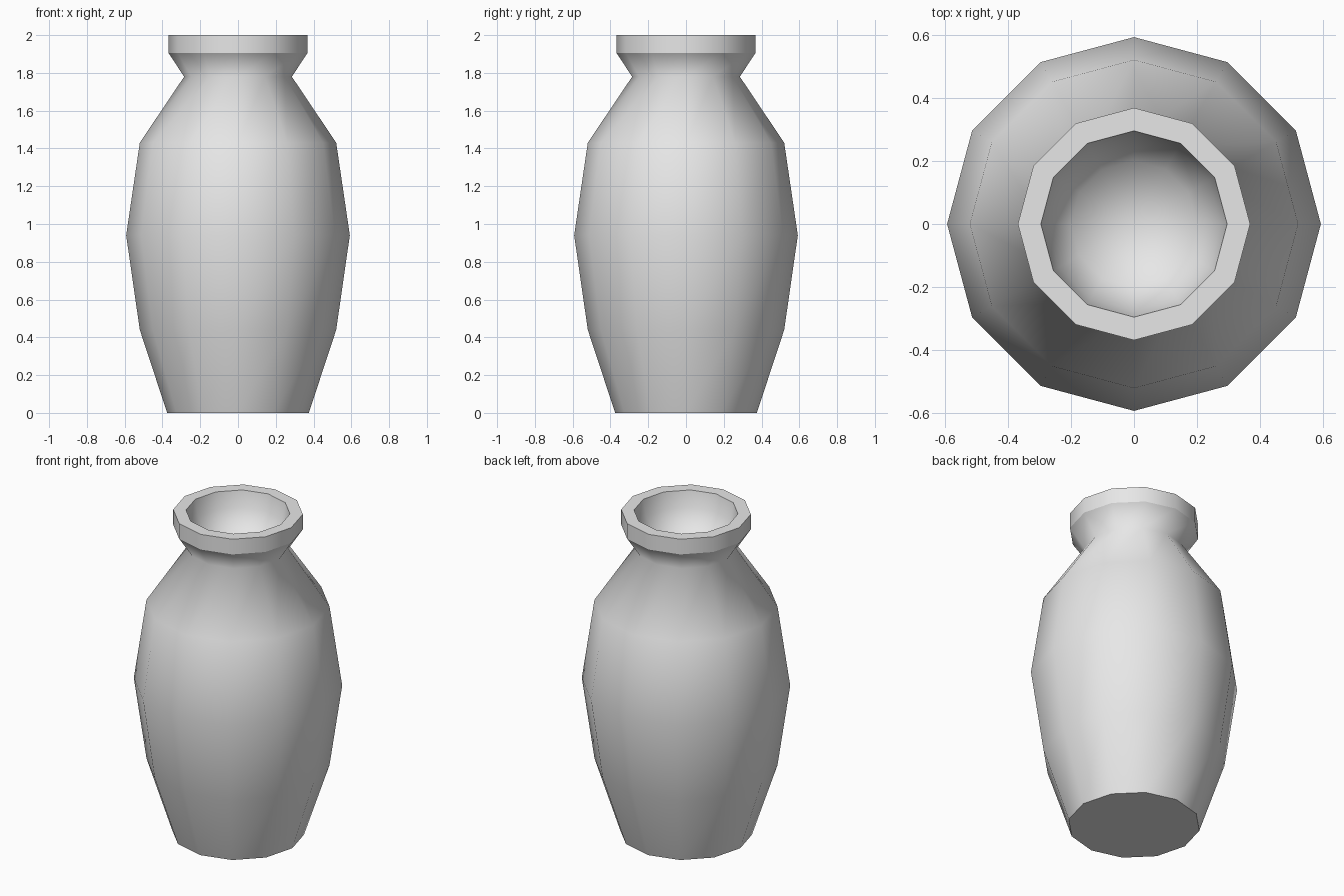
import bpy, bmesh
from math import cos, sin, pi

SIDES = 12

cube = bpy.data.objects.get("Cube")
if cube:
    bpy.data.objects.remove(cube, do_unlink=True)

# Plain grey clay
clay = bpy.data.materials.new("grey clay")
clay.use_nodes = True
grey = (0.8, 0.8, 0.8, 1)
clay.diffuse_color = grey
clay.node_tree.nodes["Principled BSDF"].inputs["Base Color"].default_value = grey


def lathe(name, profile, sharp_rings):
    """Turn (radius, height) points round z; zero radius ends in one point."""
    bm = bmesh.new()
    rings = []
    for r, z in profile:
        if r == 0:
            rings.append([bm.verts.new((0, 0, z))] * SIDES)
        else:
            rings.append([bm.verts.new((r * cos(2 * pi * i / SIDES),
                                        r * sin(2 * pi * i / SIDES), z))
                          for i in range(SIDES)])
    for a, b in zip(rings, rings[1:]):
        for i in range(SIDES):
            j = (i + 1) % SIDES
            corners = dict.fromkeys((a[i], a[j], b[j], b[i]))
            bm.faces.new(list(corners))
    for f in bm.faces:
        f.smooth = True
    # Keep the base and lip edges crisp
    for k in sharp_rings:
        for i in range(SIDES):
            bm.edges.get((rings[k][i], rings[k][(i + 1) % SIDES])).smooth = False
    bmesh.ops.recalc_face_normals(bm, faces=bm.faces)
    mesh = bpy.data.meshes.new(name)
    bm.to_mesh(mesh)
    bm.free()
    mesh.materials.append(clay)
    obj = bpy.data.objects.new(name, mesh)
    bpy.context.collection.objects.link(obj)
    return obj


# Base, belly, shoulder, neck, lip, then the hollow of the mouth
lathe("vase", [
    (0, 0), (0.375, 0), (0.52, 0.44), (0.592, 0.94), (0.52, 1.43),
    (0.285, 1.78), (0.368, 1.905), (0.368, 2), (0.295, 2),
    (0.275, 1.9), (0.2, 1.78), (0, 1.72),
], sharp_rings=(1, 6, 7, 8))
